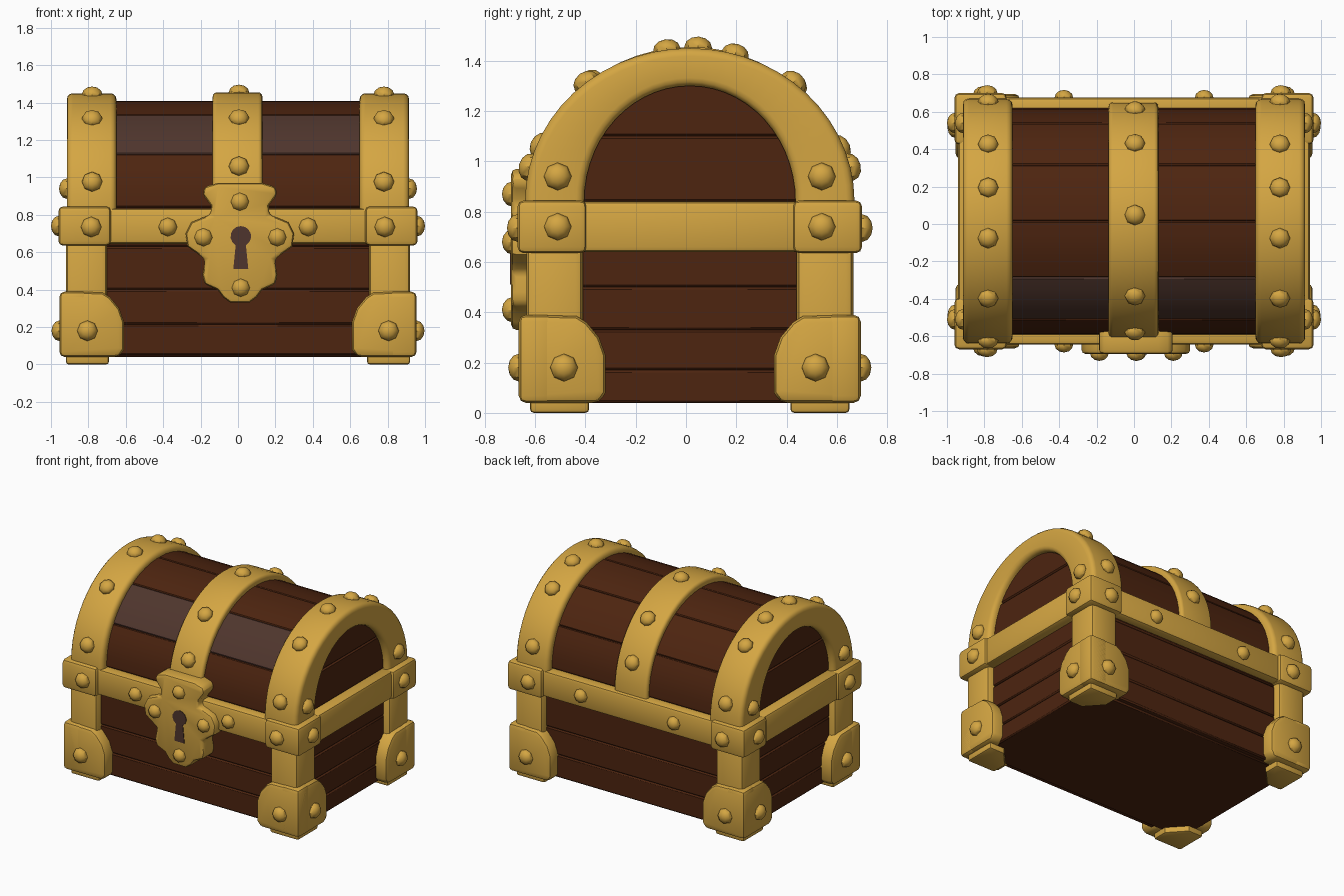
import bpy, bmesh, math
from mathutils import Vector, Matrix

if "Cube" in bpy.data.objects:
    bpy.data.objects.remove(bpy.data.objects["Cube"])

YC, ZL = 0.015, 0.84      # chest centre in y, lid spring line


def material(name, rgb):
    m = bpy.data.materials.new(name)
    m.diffuse_color = (*rgb, 1)
    m.use_nodes = True
    m.node_tree.nodes["Principled BSDF"].inputs["Base Color"].default_value = m.diffuse_color
    return m


GOLD = material("gold", (0.66, 0.38, 0.055))
WOOD = material("dark_wood", (0.075, 0.018, 0.005))
GREY = material("grey_brown", (0.078, 0.036, 0.026))


def finish(name, bm, mat, bevel=0.0, segs=2):
    """Bevel hard edges, smooth-shade by angle and link the object."""
    bmesh.ops.recalc_face_normals(bm, faces=bm.faces[:])
    if bevel:
        hard = [e for e in bm.edges if e.calc_face_angle(0) > math.radians(50)]
        bmesh.ops.bevel(bm, geom=hard, offset=bevel, segments=segs, profile=0.5,
                        affect='EDGES', clamp_overlap=True)
    for f in bm.faces:
        f.smooth = True
    for e in bm.edges:
        e.smooth = e.calc_face_angle(0) < math.radians(38)
    me = bpy.data.meshes.new(name)
    bm.to_mesh(me)
    bm.free()
    me.materials.append(mat)
    ob = bpy.data.objects.new(name, me)
    bpy.context.collection.objects.link(ob)
    return ob


def prism(name, pts, axis, d0, d1, mat, bevel=0.0, segs=2):
    """Extrude a 2D outline along an axis: x uses (y,z), y uses (x,z), z uses (x,y)."""
    place = {'x': lambda p, d: (d, p[0], p[1]),
             'y': lambda p, d: (p[0], d, p[1]),
             'z': lambda p, d: (p[0], p[1], d)}[axis]
    bm = bmesh.new()
    a = [bm.verts.new(place(p, d0)) for p in pts]
    b = [bm.verts.new(place(p, d1)) for p in pts]
    n = len(pts)
    bm.faces.new(a)
    bm.faces.new(b[::-1])
    for i in range(n):
        bm.faces.new((a[i], b[i], b[(i + 1) % n], a[(i + 1) % n]))
    return finish(name, bm, mat, bevel, segs)


def box(name, x0, x1, y0, y1, z0, z1, mat, bevel=0.0, segs=2):
    return prism(name, [(x0, y0), (x1, y0), (x1, y1), (x0, y1)], 'z', z0, z1, mat, bevel, segs)


def arc(a, b, t0, t1, n):
    """Points of the lid ellipse, angle 0 at the front."""
    return [(YC - a * math.cos(t0 + (t1 - t0) * i / n),
             ZL + b * math.sin(t0 + (t1 - t0) * i / n)) for i in range(n + 1)]


def arch(name, x0, x1, outer, inner, mat, bevel):
    """Arched strap with short straight legs below the spring line."""
    def path(a, b):
        return [(YC - a, 0.70)] + arc(a, b, 0, math.pi, 28) + [(YC + a, 0.70)]
    bm = bmesh.new()
    rows = [[bm.verts.new((x, y, z)) for y, z in path(*r)]
            for x, r in ((x0, inner), (x0, outer), (x1, outer), (x1, inner))]
    for k in range(4):
        p, q = rows[k], rows[(k + 1) % 4]
        for i in range(len(p) - 1):
            bm.faces.new((p[i], p[i + 1], q[i + 1], q[i]))
    for i in (0, -1):
        bm.faces.new([r[i] for r in rows])
    return finish(name, bm, mat, bevel, 3)


# Wooden body: front/back boards and end boards in stacked rows
for i, (z0, z1) in enumerate(((0.05, 0.215), (0.215, 0.40), (0.40, 0.63), (0.63, 0.84))):
    box(f"body_long_board_{i}", -0.85, 0.85, YC - 0.595, YC + 0.595, z0, z1, WOOD, 0.009, 1)
for i, (z0, z1) in enumerate(((0.04, 0.17), (0.17, 0.33), (0.33, 0.50), (0.50, 0.66), (0.66, 0.84))):
    box(f"body_end_board_{i}", -0.87, 0.87, YC - 0.56, YC + 0.56, z0, z1, WOOD, 0.009, 1)

# Wooden lid: six curved planks and end panel boards
for i in range(6):
    t0, t1 = math.pi * i / 6, math.pi * (i + 1) / 6
    pts = arc(0.605, 0.57, t0, t1, 4) + arc(0.50, 0.47, t0, t1, 4)[::-1]
    prism(f"lid_plank_{i}", pts, 'x', -0.85, 0.85, GREY if i == 1 else WOOD, 0.007, 1)
for i, (z0, z1) in enumerate(((0.84, 1.10), (1.10, 1.37))):
    zs = [z0 + (z1 - z0) * k / 8 for k in range(9)]
    half = [(0.57 * math.sqrt(1 - ((z - ZL) / 0.54) ** 2), z) for z in zs]
    pts = [(YC + w, z) for w, z in half] + [(YC - w, z) for w, z in half[::-1]]
    prism(f"lid_end_board_{i}", pts, 'x', -0.87, 0.87, WOOD, 0.009, 1)

# Gold lid straps
arch("lid_strap_middle", -0.135, 0.13, (0.635, 0.615), (0.57, 0.53), GOLD, 0.022)
for s, side in ((-1, "left"), (1, "right")):
    arch(f"lid_strap_{side}", s * 0.65, s * 0.915, (0.655, 0.61), (0.42, 0.46), GOLD, 0.032)

# Gold waist band
for s, side in ((-1, "front"), (1, "back")):
    y = sorted((YC + s * 0.55, YC + s * 0.66))
    box(f"waist_band_{side}", -0.72, 0.72, *y, 0.645, 0.835, GOLD, 0.02)
for s, side in ((-1, "left"), (1, "right")):
    x = sorted((s * 0.82, s * 0.94))
    box(f"waist_band_{side}", *x, YC - 0.45, YC + 0.45, 0.64, 0.84, GOLD, 0.02)

# Gold corners: block on the band, post, shoe plates and foot
for sx in (-1, 1):
    for sy in (-1, 1):
        tag = ("left" if sx < 0 else "right") + ("_front" if sy < 0 else "_back")

        def X(v):
            return sx * v

        def Y(v):
            return YC + sy * v
        box("band_corner_" + tag, X(0.68), X(0.96), Y(0.41), Y(0.685), 0.635, 0.845, GOLD, 0.025)
        box("post_" + tag, X(0.70), X(0.92), Y(0.425), Y(0.65), 0.05, 0.70, GOLD, 0.03)
        shape = [(0, 0.04), (0, 0.39), (0.23, 0.385), (0.27, 0.36), (0.32, 0.30),
                 (0.345, 0.23), (0.345, 0.08), (0.32, 0.04)]
        prism("shoe_long_" + tag, [(X(0.955 - u), z) for u, z in shape], 'y',
              Y(0.54), Y(0.68), GOLD, 0.028)
        prism("shoe_end_" + tag, [(Y(0.68 - u), z) for u, z in shape], 'x',
              X(0.80), X(0.955), GOLD, 0.028)
        prism("foot_" + tag, [(X(0.92), Y(0.635)), (X(0.69), Y(0.635)), (X(0.69), Y(0.52)),
                              (X(0.80), Y(0.40)), (X(0.92), Y(0.40))], 'z', 0.0, 0.08, GOLD, 0.015)

# Lock plate with keyhole
half = [(0.12, 0.97), (0.19, 0.95), (0.20, 0.91), (0.155, 0.85), (0.155, 0.80), (0.20, 0.785),
        (0.26, 0.76), (0.29, 0.70), (0.28, 0.63), (0.23, 0.595), (0.185, 0.56), (0.20, 0.48),
        (0.19, 0.43), (0.12, 0.40), (0.09, 0.36), (0.05, 0.33)]
LX = 0.01
prism("lock_plate", [(LX + x, z) for x, z in half] + [(LX - x, z) for x, z in half[::-1]],
      'y', -0.695, -0.55, GOLD, 0.022)
hole = [(0.015 + 0.055 * math.cos(math.radians(d)), 0.685 + 0.055 * math.sin(math.radians(d)))
        for d in range(-60, 241, 25)]
prism("keyhole", hole + [(-0.025, 0.51), (0.055, 0.51)], 'y', -0.699, -0.692, GREY)

# Rivets: low domes, all in one object
rivets = bmesh.new()


def rivet(pos, normal, r=0.055):
    rot = Vector(normal).to_track_quat('Z', 'Y').to_matrix().to_4x4()
    bmesh.ops.create_uvsphere(rivets, u_segments=8, v_segments=6, radius=1,
                              matrix=Matrix.Translation(pos) @ rot @ Matrix.Diagonal((r, r, 0.042, 1)))


def lid_rivet(x, deg, a, b):
    c, s = math.cos(math.radians(deg)), math.sin(math.radians(deg))
    rivet((x, YC - a * c, ZL + b * s), (0, -c / a, s / b))


for sx in (-1, 1):
    for deg in (13, 51, 82, 106, 129, 167):
        lid_rivet(sx * 0.78, deg, 0.655, 0.61)
    for sy in (-1, 1):
        y = YC + sy * 0.525
        rivet((sx * 0.915, y, 0.94), (sx, 0, 0))
        rivet((sx * 0.958, y, 0.74), (sx, 0, 0))
        rivet((sx * 0.955, YC + sy * 0.50, 0.18), (sx, 0, 0))
        rivet((sx * 0.785, YC + sy * 0.685, 0.735), (0, sy, 0))
        rivet((sx * 0.805, YC + sy * 0.68, 0.18), (0, sy, 0))
        rivet((sx * 0.375, YC + sy * 0.66, 0.735), (0, sy, 0), 0.05)
for deg in (21, 51, 93, 131, 160):
    lid_rivet(0.005, deg, 0.635, 0.615)
for x, z in ((0.01, 0.87), (-0.185, 0.68), (0.21, 0.68), (0.015, 0.41)):
    rivet((x, -0.69, z), (0, -1, 0), 0.05)
finish("rivets", rivets, GOLD)
